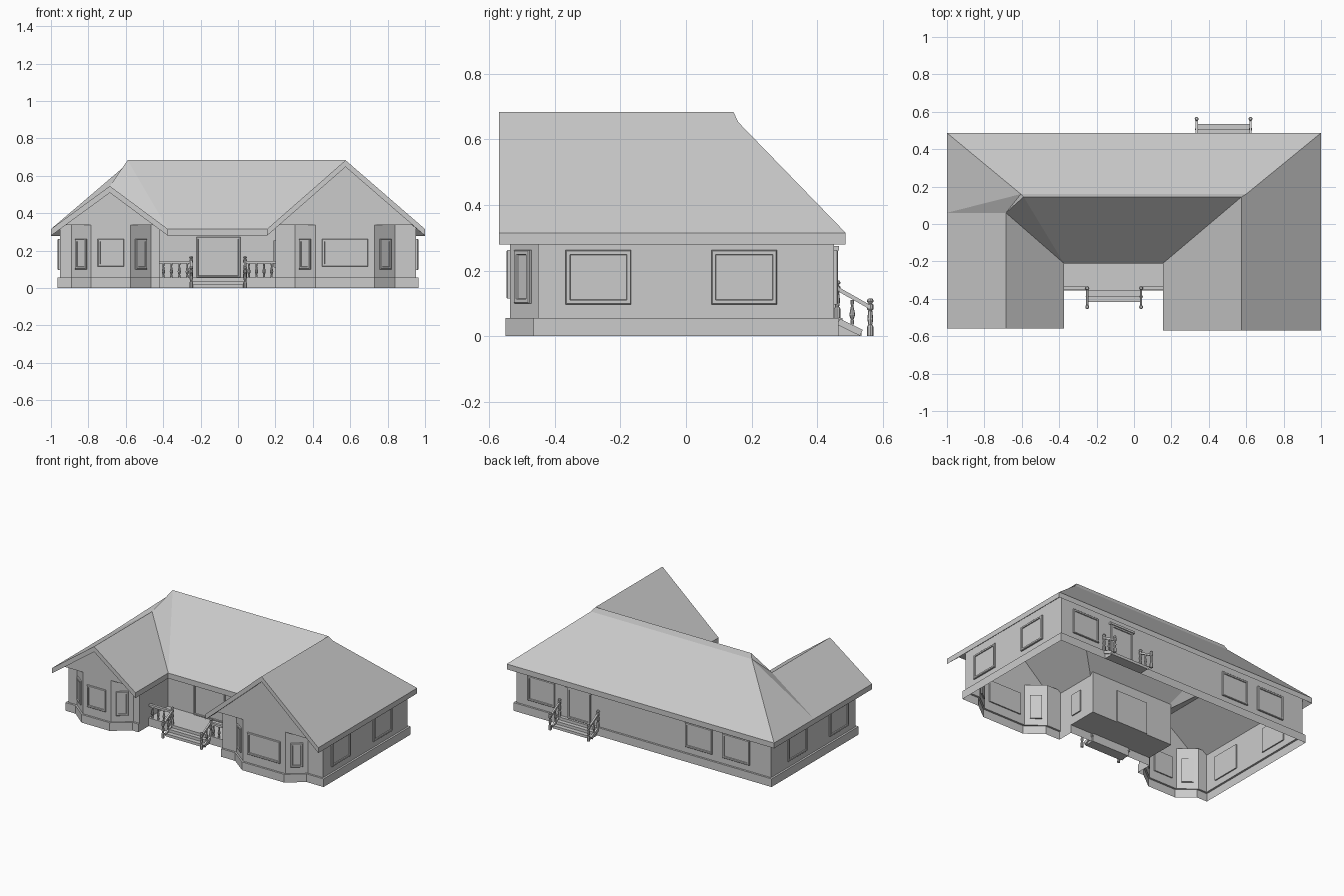
import bpy, bmesh, math
from mathutils import Vector, Matrix

cube = bpy.data.objects.get("Cube")
if cube:
    bpy.data.objects.remove(cube, do_unlink=True)

grey = bpy.data.materials.new("plain_grey")
grey.use_nodes = True
colour = (0.6, 0.6, 0.6, 1)
grey.diffuse_color = colour
grey.node_tree.nodes["Principled BSDF"].inputs["Base Color"].default_value = colour


def finish(name, bm, matrix=Matrix(), fix_normals=True):
    if fix_normals:
        bmesh.ops.recalc_face_normals(bm, faces=bm.faces[:])
    mesh = bpy.data.meshes.new(name)
    bm.to_mesh(mesh)
    bm.free()
    mesh.materials.append(grey)
    obj = bpy.data.objects.new(name, mesh)
    obj.matrix_world = matrix
    bpy.context.collection.objects.link(obj)
    return obj


def sheet(name, polygons):
    bm = bmesh.new()
    for points in polygons:
        bm.faces.new([bm.verts.new(p) for p in points])
    return finish(name, bm, fix_normals=False)


def loft(name, loops):
    """Join closed loops of equal length with side faces."""
    bm = bmesh.new()
    rings = [[bm.verts.new(p) for p in loop] for loop in loops]
    for low, high in zip(rings, rings[1:]):
        n = len(low)
        for i in range(n):
            j = (i + 1) % n
            bm.faces.new((low[i], low[j], high[j], high[i]))
    return finish(name, bm, fix_normals=False)


def bar(name, a, b, width, height):
    """A square rail from a to b."""
    a, b = Vector(a), Vector(b)
    bm = bmesh.new()
    bmesh.ops.create_cube(bm, size=1)
    bmesh.ops.scale(bm, vec=(width, (b - a).length, height), verts=bm.verts)
    turn = (b - a).to_track_quat('Y', 'Z').to_matrix().to_4x4()
    return finish(name, bm, Matrix.Translation((a + b) / 2) @ turn)


def turned(name, profile, location, height):
    """A lathe-turned post; profile holds (radius, height fraction)."""
    bm = bmesh.new()
    verts = [bm.verts.new((r, 0, t * height)) for r, t in profile]
    edges = [bm.edges.new(pair) for pair in zip(verts, verts[1:])]
    bmesh.ops.spin(bm, geom=verts + edges, cent=(0, 0, 0), axis=(0, 0, 1),
                   angle=math.tau, steps=8)
    bmesh.ops.remove_doubles(bm, verts=bm.verts, dist=0.0002)
    return finish(name, bm, Matrix.Translation(location))


def framed_panel(name, x, y, angle, width, low, high, rim=0.014, depth=0.016):
    """Window or door with a raised frame; angle 0 faces the front."""
    bm = bmesh.new()
    bmesh.ops.create_cube(bm, size=1)
    bmesh.ops.scale(bm, vec=(width, depth, high - low), verts=bm.verts)
    bm.normal_update()
    front = [f for f in bm.faces if f.normal.y < -0.9]
    bmesh.ops.inset_region(bm, faces=front, thickness=0.004, depth=0.003)
    bmesh.ops.inset_region(bm, faces=front, thickness=rim, depth=0)
    bmesh.ops.inset_region(bm, faces=front, thickness=0.002, depth=-0.006)
    place = Matrix.Translation((x, y, (low + high) / 2))
    return finish(name, bm, place @ Matrix.Rotation(angle, 4, 'Z'))


# Plan of the house; o pushes the outline outwards
BAY_Y, WALL_Y, BACK_Y, SIDE_X = -0.537, -0.452, 0.452, 0.953
PORCH_L, PORCH_R = -0.42, 0.2
BAYS = {"left": (0.305, 0.415, 0.73, 0.84), "right": (-0.89, -0.785, -0.575, -0.465)}


def plan(o, porch_y, z):
    def bay(b):
        a, c, d, e = b
        return [(a, WALL_Y - o), (c, BAY_Y - o), (d, BAY_Y - o), (e, WALL_Y - o)]
    points = [(-SIDE_X - o, BACK_Y + o), (-SIDE_X - o, WALL_Y - o)]
    points += bay(BAYS["right"]) + [(PORCH_L, WALL_Y - o), (PORCH_L, porch_y)]
    points += [(PORCH_R, porch_y), (PORCH_R, WALL_Y - o)] + bay(BAYS["left"])
    points += [(SIDE_X + o, WALL_Y - o), (SIDE_X + o, BACK_Y + o)]
    return [(x, y, z) for x, y in points]


FLOOR, WALL_TOP, EDGE, ENTRY = 0.055, 0.336, -0.355, -0.15
loft("foundation", [plan(0.013, EDGE, 0), plan(0.013, EDGE, FLOOR), plan(0, EDGE, FLOOR)])
loft("walls", [plan(0, ENTRY, FLOOR), plan(0, ENTRY, WALL_TOP)])
sheet("porch_floor", [[(PORCH_L, EDGE, FLOOR), (PORCH_R, EDGE, FLOOR),
                       (PORCH_R, ENTRY, FLOOR), (PORCH_L, ENTRY, FLOOR)]])

# Gables above the bays, with soffits over the angled corners
for side, x0, x1, ridge_x, top in (("left", PORCH_R, SIDE_X, 0.575, 0.66),
                                   ("right", -SIDE_X, PORCH_L, -0.685, 0.52)):
    a, c, d, e = BAYS[side]
    z = WALL_TOP
    sheet(side + "_gable", [
        [(x0, BAY_Y, z), (x1, BAY_Y, z), (ridge_x, BAY_Y, top)],
        [(x0, BAY_Y, z), (x0, WALL_Y, z), (a, WALL_Y, z), (c, BAY_Y, z)],
        [(x1, BAY_Y, z), (d, BAY_Y, z), (e, WALL_Y, z), (x1, WALL_Y, z)]])

# Roof: hipped back, two front wings, vertical fascia all round
E = 0.315
corner = dict(
    back_r=(-1, 0.487, E), back_l=(1, 0.487, E), l_out=(1, -0.57, E),
    l_top=(0.575, -0.57, 0.683), l_in=(0.155, -0.57, E), l_valley=(0.155, -0.21, E),
    r_valley=(-0.375, -0.21, E), r_in=(-0.375, -0.56, E), r_top=(-0.685, -0.56, 0.545),
    r_out=(-1, -0.56, E), r_mid=(-1, 0.06, E), r_end=(-0.685, 0.06, 0.545),
    ridge_r=(-0.59, 0.145, 0.683), ridge_l=(0.575, 0.145, 0.683),
    cap_r=(-0.605, 0.16, 0.652), cap_l=(0.6, 0.16, 0.652))
roof_faces = """back_r back_l cap_l cap_r
cap_r cap_l ridge_l ridge_r
back_l l_out l_top ridge_l cap_l
l_top l_in l_valley ridge_l
l_valley r_valley ridge_r ridge_l
r_valley r_end ridge_r
r_valley r_in r_top r_end
r_top r_out r_mid r_end
r_mid back_r cap_r
r_mid cap_r r_end
r_end cap_r ridge_r"""
bm = bmesh.new()
verts = {k: bm.verts.new(p) for k, p in corner.items()}
for line in roof_faces.splitlines():
    bm.faces.new([verts[k] for k in line.split()])
bmesh.ops.recalc_face_normals(bm, faces=bm.faces[:])
under = bmesh.ops.extrude_face_region(bm, geom=bm.faces[:], use_keep_orig=True)["geom"]
bmesh.ops.translate(bm, vec=(0, 0, -0.036),
                    verts=[v for v in under if isinstance(v, bmesh.types.BMVert)])
finish("roof", bm)

# Windows
for i, y in enumerate((-0.267, 0.178)):
    for side, s in (("left", 1), ("right", -1)):
        framed_panel(f"{side}_window_{i}", s * SIDE_X, y, s * math.pi / 2, 0.2, 0.097, 0.262)
for i, x in enumerate((0.762, -0.415, -0.695)):
    framed_panel(f"back_window_{i}", x, BACK_Y, math.pi, 0.2, 0.097, 0.262)
for side, (a, c, d, e) in BAYS.items():
    framed_panel(side + "_bay_window", (c + d) / 2, BAY_Y, 0, d - c - 0.07, 0.115, 0.262)
    mid_y = (BAY_Y + WALL_Y) / 2
    tilt = math.atan2(WALL_Y - BAY_Y, e - d)
    framed_panel(side + "_bay_pane_a", (a + c) / 2, mid_y, -tilt, 0.075, 0.1, 0.262)
    framed_panel(side + "_bay_pane_b", (d + e) / 2, mid_y, tilt, 0.075, 0.1, 0.262)
framed_panel("porch_window", PORCH_R, -0.3, -math.pi / 2, 0.08, 0.11, 0.255)

# Doors
framed_panel("front_door", -0.105, ENTRY, 0, 0.235, FLOOR, 0.272, rim=0.01)
framed_panel("back_door", 0.48, BACK_Y, math.pi, 0.17, FLOOR, 0.262)
bar("back_door_head", (0.385, BACK_Y, 0.268), (0.575, BACK_Y, 0.268), 0.03, 0.014)

POST = [(0, 0), (0.01, 0), (0.01, 0.25), (0.006, 0.3), (0.009, 0.45), (0.006, 0.68),
        (0.01, 0.72), (0.01, 0.84), (0.005, 0.87), (0.011, 0.93), (0.007, 0.99), (0, 1)]
BALUSTER = [(0.006, 0), (0.006, 0.15), (0.004, 0.2), (0.009, 0.4), (0.004, 0.75), (0.006, 1)]


def entry_steps(name, x, edge, s):
    """Steps with turned posts and sloping rails; s is the outward y direction."""
    profile = [(0, 0), (0, 0.056), (0.012, 0.056), (0.012, 0.037), (0.04, 0.037),
               (0.04, 0.018), (0.07, 0.018), (0.07, 0)]
    bm = bmesh.new()
    face = bm.faces.new([bm.verts.new((x - 0.14, edge + s * y, z)) for y, z in profile])
    side = bmesh.ops.extrude_face_region(bm, geom=[face], use_keep_orig=True)["geom"]
    bmesh.ops.translate(bm, vec=(0.28, 0, 0),
                        verts=[v for v in side if isinstance(v, bmesh.types.BMVert)])
    finish(name + "_steps", bm)
    for tag, px in (("a", x - 0.144), ("b", x + 0.144)):
        upper, lower = edge - s * 0.004, edge + s * 0.097
        turned(f"{name}_upper_post_{tag}", POST, (px, upper, FLOOR), 0.115)
        turned(f"{name}_lower_post_{tag}", POST, (px, lower, 0), 0.115)
        turned(f"{name}_step_baluster_{tag}", BALUSTER, (px, edge + s * 0.042, 0.035), 0.075)
        bar(f"{name}_handrail_{tag}", (px, upper, 0.145), (px, lower, 0.088), 0.012, 0.012)
        bar(f"{name}_stringer_{tag}", (px, edge, 0.044), (px, edge + s * 0.07, 0.01), 0.012, 0.02)


entry_steps("front", -0.106, EDGE + 0.008, -1)
entry_steps("back", 0.479, BACK_Y + 0.013, 1)

# Porch railings either side of the front steps
for side, x0, x1 in (("right", PORCH_L, -0.25), ("left", 0.038, PORCH_R)):
    y = EDGE + 0.012
    bar(side + "_porch_rail", (x0, y, 0.138), (x1, y, 0.138), 0.018, 0.014)
    for i in range(4):
        bx = x0 + (x1 - x0) * (i + 0.5) / 4
        turned(f"{side}_porch_baluster_{i}", BALUSTER, (bx, y, FLOOR), 0.078)
